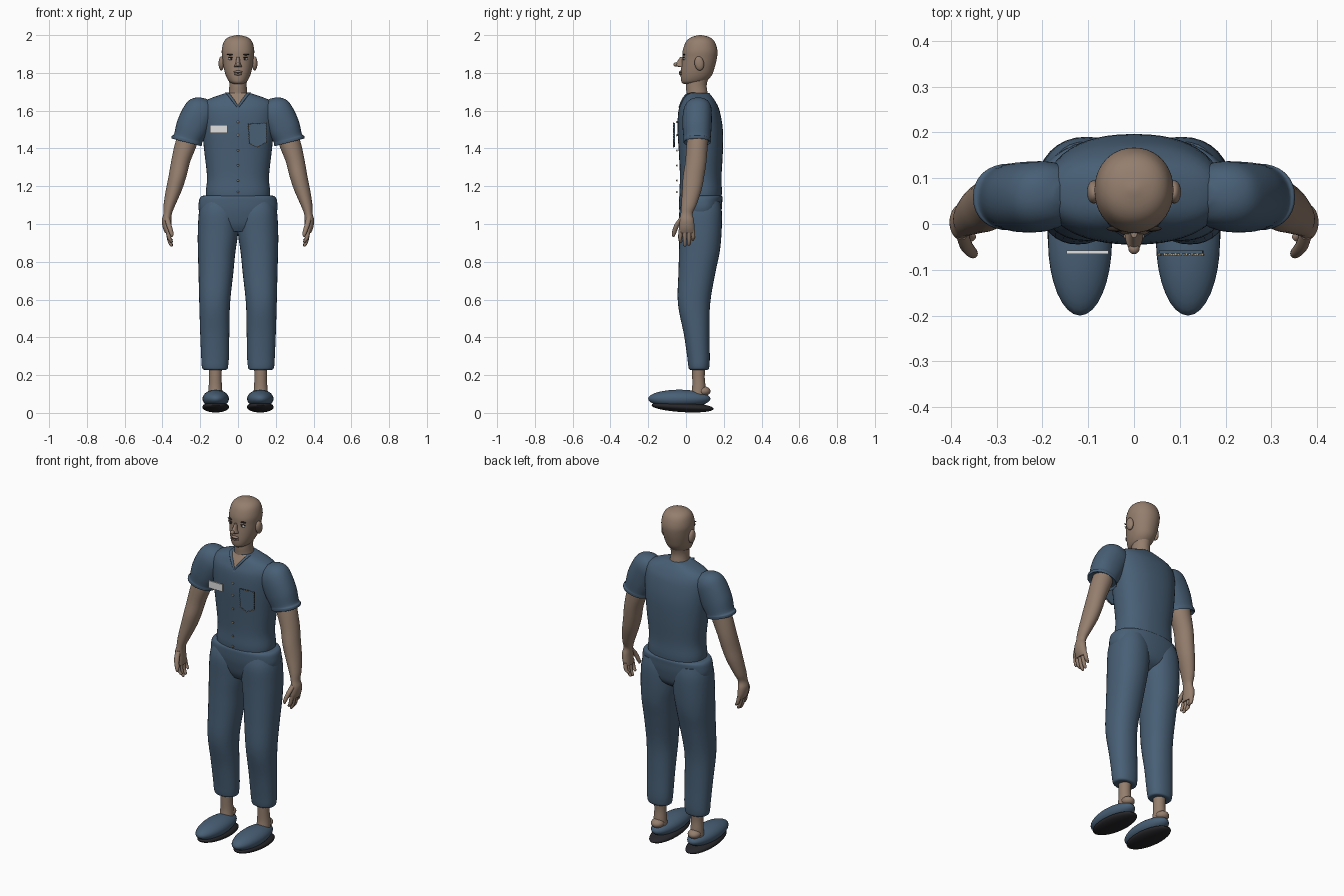
import bpy
import bmesh
import math
from mathutils import Matrix, Vector

cube = bpy.data.objects.get("Cube")
if cube:
    bpy.data.objects.remove(cube, do_unlink=True)


def material(name, red, green, blue):
    mat = bpy.data.materials.new(name)
    mat.use_nodes = True
    mat.diffuse_color = (red, green, blue, 1)
    mat.node_tree.nodes["Principled BSDF"].inputs["Base Color"].default_value = (red, green, blue, 1)
    return mat


skin = material("skin", .30, .21, .155)
cloth = material("blue cloth", .065, .115, .18)
rubber = material("dark rubber", .02, .02, .024)
hair = material("dark brown", .03, .022, .018)
white = material("white", .75, .75, .75)
thread = material("tan thread", .42, .36, .26)


def finish(name, bm, mat, angle=50):
    """Turn a bmesh into a smooth shaded object."""
    bmesh.ops.recalc_face_normals(bm, faces=bm.faces)
    mesh = bpy.data.meshes.new(name)
    bm.to_mesh(mesh)
    bm.free()
    mesh.materials.append(mat)
    obj = bpy.data.objects.new(name, mesh)
    bpy.context.collection.objects.link(obj)
    bpy.ops.object.select_all(action="DESELECT")
    obj.select_set(True)
    bpy.context.view_layer.objects.active = obj
    bpy.ops.object.shade_smooth_by_angle(angle=math.radians(angle))
    return obj


def wide(half, front, back, z):
    """Level section centred on x = 0."""
    return (-half, half, front, back, z, z)


def flat(x0, x1, front, back, z):
    """Level section anywhere."""
    return (x0, x1, front, back, z, z)


def dot(x, y, z, r):
    """Small round section on a path."""
    return (x - r, x + r, y - r, y + r, z, z)


def loft(name, mat, sections, power=2.0, sides=32, steps=4, side=1):
    """Skin smoothly through sections of x range, y range and the z at each x end."""
    last = len(sections) - 1
    blended = []
    for i in range(last):
        a, b, c, d = [Vector(sections[min(max(i + k, 0), last)]) for k in (-1, 0, 1, 2)]
        for t in (k / steps for k in range(steps)):
            blended.append(b + (c - a) * (t / 2) + (a * 2 - b * 5 + c * 4 - d) * (t * t / 2)
                           + (b * 3 - a - c * 3 + d) * (t ** 3 / 2))
    blended.append(Vector(sections[last]))
    bm = bmesh.new()
    rings = []
    for x0, x1, y0, y1, z0, z1 in blended:
        ring = []
        for k in range(sides):
            turn = math.tau * k / sides
            u, v = [(1 + math.copysign(abs(w) ** (2 / power), w)) / 2
                    for w in (math.cos(turn), math.sin(turn))]
            ring.append(bm.verts.new((side * (x0 + (x1 - x0) * u), y0 + (y1 - y0) * v, z0 + (z1 - z0) * u)))
        rings.append(ring)
    for low, high in zip(rings, rings[1:]):
        for k in range(sides):
            n = (k + 1) % sides
            bm.faces.new((low[k], low[n], high[n], high[k]))
    bm.faces.new(rings[0])
    bm.faces.new(rings[-1])
    return finish(name, bm, mat)


def ellipsoid(name, mat, centre, radii, tilt=0, detail=24):
    bm = bmesh.new()
    bmesh.ops.create_uvsphere(bm, u_segments=detail, v_segments=detail // 2, radius=1)
    bm.transform(Matrix.Translation(centre) @ Matrix.Rotation(tilt, 4, "X") @ Matrix.Diagonal((*radii, 1)))
    return finish(name, bm, mat)


def plate(name, mat, outline, y, thick=.008):
    """Thin upright panel facing the front."""
    bm = bmesh.new()
    face = bm.faces.new([bm.verts.new((x, y, z)) for x, z in outline])
    moved = bmesh.ops.extrude_face_region(bm, geom=[face])["geom"]
    bmesh.ops.translate(bm, verts=[g for g in moved if isinstance(g, bmesh.types.BMVert)], vec=(0, thick, 0))
    return finish(name, bm, mat, 30)


# Shirt body, with the open V of the neck cut into it
shirt = loft("shirt_body", cloth, [
    wide(.165, -.03, .185, 1.12), wide(.17, -.035, .19, 1.17), wide(.164, -.032, .188, 1.25),
    wide(.178, -.038, .195, 1.38), wide(.19, -.045, .195, 1.5), wide(.195, -.04, .178, 1.6),
    wide(.175, -.02, .155, 1.65), wide(.1, -.002, .132, 1.682), wide(.058, .004, .122, 1.694)], 2.3, 48)
bm = bmesh.new()
bm.from_mesh(shirt.data)
V_BOTTOM, V_SLOPE = 1.615, .7
for side in (1, -1):
    faces = [f for f in bm.faces if f.calc_center_median().y < .05 and f.calc_center_median().z > 1.6]
    parts = {g for f in faces for g in (f, *f.edges, *f.verts)}
    bmesh.ops.bisect_plane(bm, geom=list(parts), plane_co=(0, 0, V_BOTTOM), plane_no=(side, 0, -V_SLOPE))
for face in bm.faces:
    mid = face.calc_center_median()
    if mid.y < .05 and abs(mid.x) < (mid.z - V_BOTTOM) * V_SLOPE:
        face.material_index = 1
bm.to_mesh(shirt.data)
bm.free()
shirt.data.materials.append(skin)

# Trousers seat
loft("trouser_seat", cloth, [
    wide(.1, .0, .12, .96), wide(.17, -.02, .17, 1.0), wide(.207, -.035, .188, 1.07), wide(.207, -.038, .192, 1.12),
    wide(.196, -.036, .192, 1.145), wide(.17, -.025, .18, 1.152)], 2.3, 40)

# Head and neck
loft("neck", skin, [wide(.065, .0, .125, 1.62), wide(.05, .002, .115, 1.69), wide(.046, .0, .11, 1.74),
                    wide(.05, .01, .13, 1.8)])
loft("head", skin, [
    wide(.02, -.01, .06, 1.74), wide(.045, -.024, .1, 1.752), wide(.064, -.028, .135, 1.785),
    wide(.076, -.025, .152, 1.83), wide(.083, -.02, .164, 1.88), wide(.086, -.017, .166, 1.92),
    wide(.075, .0, .152, 1.965), wide(.05, .028, .125, 1.989), wide(.008, .07, .082, 2.0)], 2.1, 40)
loft("nose", skin, [wide(.021, -.04, .0, 1.832), wide(.018, -.06, .0, 1.84), wide(.012, -.05, .0, 1.855),
                    wide(.008, -.03, .0, 1.885)], 2, 16)
ellipsoid("nose_tip", skin, (0, -.054, 1.844), (.012, .012, .011))
for name, z, y in (("upper_lip", 1.805, -.027), ("lower_lip", 1.794, -.027)):
    ellipsoid(name, skin, (0, y, z), (.023, .01, .007))
ellipsoid("mouth_line", hair, (0, -.0345, 1.7995), (.018, .004, .0015))

# Parts that come in pairs
for label, side in (("left", 1), ("right", -1)):
    ellipsoid(label + "_ear", skin, (side * .088, .07, 1.85), (.015, .025, .038), .15)
    ellipsoid(label + "_eye", white, (side * .037, -.009, 1.874), (.016, .006, .006))
    ellipsoid(label + "_iris", hair, (side * .036, -.0135, 1.874), (.006, .003, .006), 0, 12)
    ellipsoid(label + "_upper_lid", hair, (side * .037, -.011, 1.8815), (.019, .006, .002))
    ellipsoid(label + "_eyebrow", hair, (side * .038, -.01, 1.897), (.022, .006, .004))

    # Collar edge and sleeve
    loft(label + "_collar", cloth, [dot(0, -.034, 1.617, .006), dot(.03, -.014, 1.66, .009),
                                    dot(.055, .015, 1.692, .009), dot(.06, .06, 1.694, .009)], 2, 10, side=side)
    loft(label + "_sleeve", cloth, [
        (.2, .335, .0, .125, 1.425, 1.46), (.194, .35, -.012, .13, 1.412, 1.452),
        (.19, .35, -.014, .132, 1.425, 1.468), (.187, .338, -.013, .131, 1.436, 1.478),
        (.165, .322, -.018, .135, 1.47, 1.545), (.14, .29, -.018, .137, 1.52, 1.615),
        (.12, .258, -.01, .135, 1.56, 1.656), (.11, .215, .01, .12, 1.6, 1.67),
        (.11, .17, .04, .09, 1.62, 1.664)], 2.2, side=side)

    # Arm, palm and digits
    loft(label + "_arm", skin, [
        flat(.205, .31, .01, .12, 1.5), flat(.218, .335, .003, .115, 1.42), flat(.253, .354, -.004, .108, 1.33),
        flat(.274, .368, -.016, .096, 1.25), flat(.297, .382, -.02, .082, 1.18), flat(.332, .394, -.025, .055, 1.1),
        flat(.35, .395, -.028, .035, 1.055), flat(.353, .403, -.034, .042, 1.02), flat(.352, .398, -.036, .045, .98),
        flat(.352, .386, -.034, .044, .952)], side=side)
    for digit, y, tip in (("index", -.028, .9), ("middle", -.006, .88), ("ring", .015, .885), ("little", .035, .91)):
        loft(f"{label}_{digit}_finger", skin, [dot(.372, y, .97, .012), dot(.364, y * 1.1, (.95 + tip) / 2, .0105),
                                               dot(.354, y, tip + .008, .009), dot(.352, y, tip, .003)],
             2, 12, side=side)
    loft(label + "_thumb", skin, [dot(.376, -.02, 1.035, .014), dot(.366, -.048, .995, .014),
                                  dot(.352, -.064, .95, .011), dot(.35, -.066, .932, .004)], 2, 12, side=side)

    # Trouser leg with gathered hem
    loft(label + "_trouser_leg", cloth, [
        flat(.02, .19, -.02, .18, 1.12), flat(-.002, .207, -.036, .19, 1.06), flat(.0, .213, -.036, .188, .95),
        flat(.014, .212, -.037, .178, .85), flat(.025, .209, -.04, .155, .74), flat(.042, .205, -.043, .128, .58),
        flat(.046, .2, -.012, .124, .42), flat(.048, .195, .006, .126, .3), flat(.052, .192, .012, .124, .25),
        flat(.058, .184, .018, .118, .23), flat(.08, .16, .035, .1, .228)], 2.2, side=side)

    # Ankle, heel and slip-on shoe
    loft(label + "_ankle", skin, [dot(.12, .06, .07, .04), dot(.12, .068, .13, .036), dot(.12, .066, .19, .033),
                                  dot(.12, .068, .26, .036)], 2, 20, side=side)
    ellipsoid(label + "_heel", skin, (side * .12, .092, .115), (.036, .038, .026))
    ellipsoid(label + "_shoe", cloth, (side * .118, -.035, .075), (.07, .165, .048), 0, 32)
    ellipsoid(label + "_sole", rubber, (side * .118, -.018, .031), (.071, .165, .027), -.06, 32)

# Chest pocket with stitching, name tag and buttons
outline = [(.055, 1.53), (.15, 1.535), (.152, 1.432), (.103, 1.407), (.06, 1.425)]
plate("chest_pocket", cloth, outline, -.066)
for (x0, z0), (x1, z1) in zip(outline, outline[1:] + outline[:1]):
    for k in range(8):
        t = k / 8
        ellipsoid("pocket_stitch", thread, (x0 + (x1 - x0) * t, -.067, z0 + (z1 - z0) * t), (.003, .003, .003), 0, 6)
plate("name_tag", white, [(-.147, 1.525), (-.056, 1.525), (-.056, 1.483), (-.147, 1.483)], -.066)
for z in (1.54, 1.47, 1.39, 1.31, 1.23, 1.17):
    ellipsoid("shirt_button", thread, (0, -.048, z), (.006, .004, .006), 0, 12)
